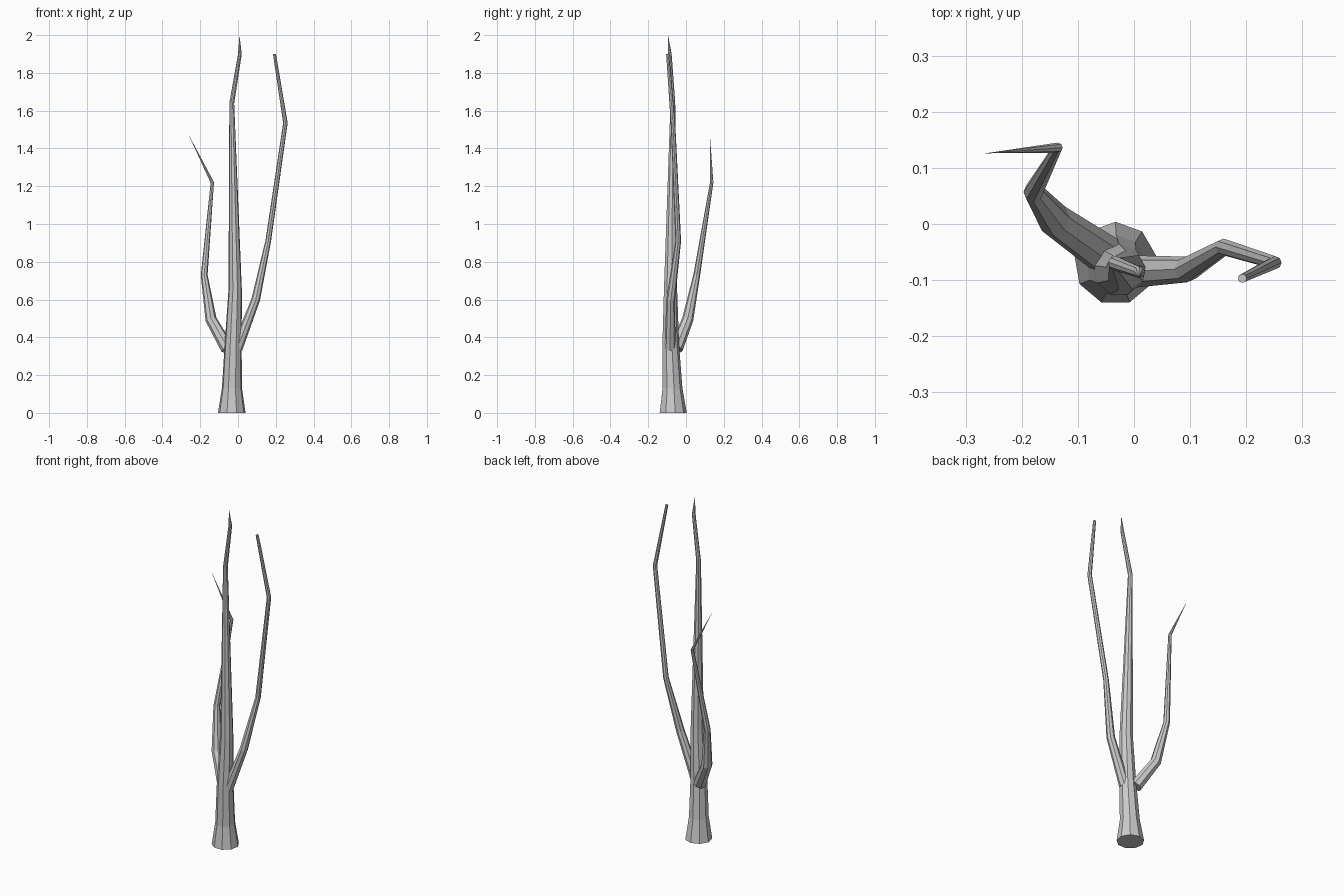
import bpy, bmesh, math
from mathutils import Vector

if "Cube" in bpy.data.objects:
    bpy.data.objects.remove(bpy.data.objects["Cube"])


def limb(name, path, sides, pointed=False, level_first=False):
    """Faceted tapering tube through (x, y, z, radius) points."""
    pts = [Vector(p[:3]) for p in path]
    bm = bmesh.new()
    rings = []
    n = len(pts)
    for i, p in enumerate(pts):
        if pointed and i == n - 1:
            break
        # ring lies square to the averaged direction at each bend
        d = Vector((0, 0, 0))
        if i > 0:
            d += (pts[i] - pts[i - 1]).normalized()
        if i < n - 1:
            d += (pts[i + 1] - pts[i]).normalized()
        if level_first and i == 0:
            d = Vector((0, 0, 1))
        turn = Vector((0, 0, 1)).rotation_difference(d.normalized())
        ring = []
        for k in range(sides):
            a = math.pi / 2 + 2 * math.pi * k / sides
            off = Vector((math.cos(a), math.sin(a), 0)) * path[i][3]
            ring.append(bm.verts.new(p + turn @ off))
        rings.append(ring)
    for lo, hi in zip(rings, rings[1:]):
        for k in range(sides):
            j = (k + 1) % sides
            bm.faces.new((lo[k], lo[j], hi[j], hi[k]))
    bm.faces.new(rings[0][::-1])
    if pointed:
        tip = bm.verts.new(pts[-1])
        for k in range(sides):
            bm.faces.new((rings[-1][k], rings[-1][(k + 1) % sides], tip))
    else:
        bm.faces.new(rings[-1])
    mesh = bpy.data.meshes.new(name)
    bm.to_mesh(mesh)
    bm.free()
    obj = bpy.data.objects.new(name, mesh)
    bpy.context.collection.objects.link(obj)
    return obj


# Trunk with flared foot and pointed top
limb("trunk", [
    (-0.033, -0.070, 0.00, 0.074),
    (-0.032, -0.073, 0.13, 0.054),
    (-0.026, -0.082, 0.35, 0.046),
    (-0.015, -0.083, 0.65, 0.036),
    (-0.033, -0.070, 1.64, 0.013),
    (0.010, -0.086, 1.90, 0.010),
    (0.008, -0.095, 2.00, 0.0),
], 9, pointed=True, level_first=True)

# Right branch with blunt end
limb("right_branch", [
    (-0.005, -0.085, 0.34, 0.029),
    (0.094, -0.081, 0.60, 0.023),
    (0.160, -0.041, 0.91, 0.015),
    (0.251, -0.069, 1.535, 0.012),
    (0.193, -0.097, 1.90, 0.008),
], 8)

# Left branch with sharp end
limb("left_branch", [
    (-0.055, -0.052, 0.34, 0.036),
    (-0.143, 0.009, 0.495, 0.030),
    (-0.179, 0.057, 0.73, 0.018),
    (-0.136, 0.136, 1.22, 0.009),
    (-0.265, 0.126, 1.48, 0.0),
], 8, pointed=True)
